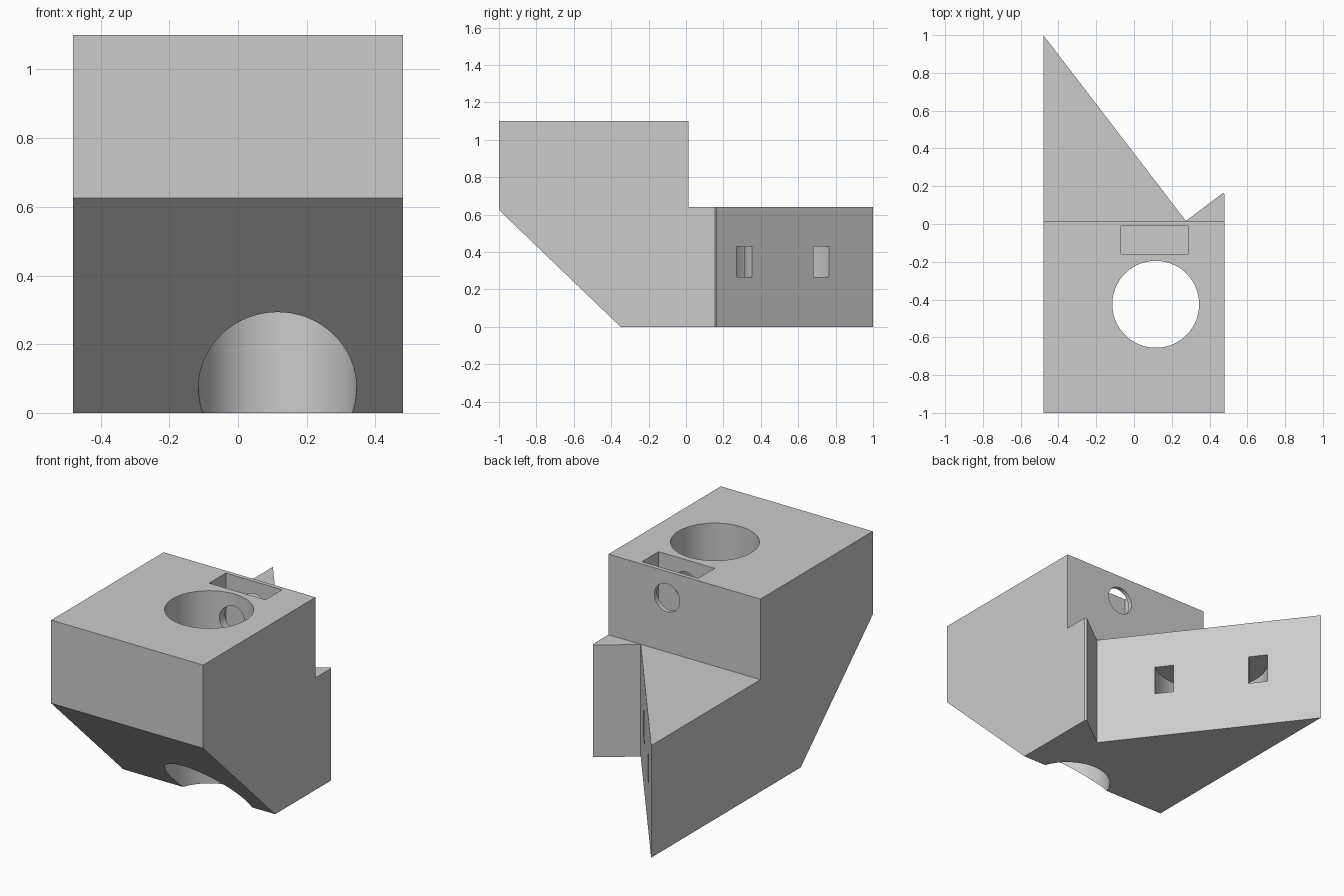
import bpy
import bmesh
import math
from mathutils import Matrix, Vector

cube = bpy.data.objects.get("Cube")
if cube:
    bpy.data.objects.remove(cube, do_unlink=True)

GREY = (0.6, 0.6, 0.6, 1.0)
grey = bpy.data.materials.new("plain grey")
grey.use_nodes = True
grey.diffuse_color = GREY
grey.node_tree.nodes["Principled BSDF"].inputs["Base Color"].default_value = GREY


def make_object(name, bm):
    bmesh.ops.recalc_face_normals(bm, faces=bm.faces)
    mesh = bpy.data.meshes.new(name)
    bm.to_mesh(mesh)
    bm.free()
    mesh.materials.append(grey)
    obj = bpy.data.objects.new(name, mesh)
    bpy.context.collection.objects.link(obj)
    return obj


def prism(name, points, sweep):
    """Close a planar outline and extrude it along a vector."""
    bm = bmesh.new()
    face = bm.faces.new([bm.verts.new(p) for p in points])
    moved = bmesh.ops.extrude_face_region(bm, geom=[face])["geom"]
    verts = [g for g in moved if isinstance(g, bmesh.types.BMVert)]
    bmesh.ops.translate(bm, verts=verts, vec=Vector(sweep))
    return make_object(name, bm)


def cylinder(name, centre, radius, length, rotation=None, segments=64):
    bm = bmesh.new()
    matrix = Matrix.Translation(centre) @ (rotation or Matrix.Identity(4))
    bmesh.ops.create_cone(bm, cap_ends=True, segments=segments, radius1=radius,
                          radius2=radius, depth=length, matrix=matrix)
    return make_object(name, bm)


def cut(target, cutter):
    cutter.hide_render = True
    mod = target.modifiers.new("cut", "BOOLEAN")
    mod.operation = "DIFFERENCE"
    mod.solver = "EXACT"
    mod.object = cutter
    bpy.context.view_layer.objects.active = target
    bpy.ops.object.modifier_apply(modifier=mod.name)
    bpy.data.objects.remove(cutter, do_unlink=True)


# Main body: stepped side outline with a sloping lower front
HALF, BACK, STEP, TOP = 0.48, 0.014, 0.64, 1.1
side = [(-1, 0.625), (-1, TOP), (BACK, TOP), (BACK, STEP), (1, STEP), (1, 0), (-0.35, 0)]
body = prism("bracket_body", [(-HALF, y, z) for y, z in side], (2 * HALF, 0, 0))

# V-shaped notch that leaves the long wedge and the small corner wedge
tail, valley = Vector((-HALF, 1, 0)), Vector((0.275, 0.016, 0))
along = (tail - valley).normalized()
plan = [valley, (0.472, 0.165, 0), (HALF, 0.155, 0), (0.6, 0.155, 0),
        (0.6, 1.3, 0), tail + along * 0.3]
cut(body, prism("notch", [Vector(p) - Vector((0, 0, 0.1)) for p in plan], (0, 0, 0.9)))

# Large vertical bore
BORE_X = 0.115
cut(body, cylinder("bore", (BORE_X, -0.425, 0.5), 0.23, 2, segments=96))

# Nut slot in the top
slot = [(x, y, 0.77) for x, y in ((-0.07, -0.16), (0.285, -0.16), (0.285, -0.01), (-0.07, -0.01))]
cut(body, prism("nut_slot", slot, (0, 0, 0.5)))

# Screw hole from the upper back face into the bore
cut(body, cylinder("screw_hole", (0.11, -0.14, 0.95), 0.08, 0.45,
                   Matrix.Rotation(math.pi / 2, 4, "X"), 48))

# Curved tie channel, opening as two windows in the slanted face
centre = Vector((-0.11, 0.5175, 0.348))
channel = cylinder("tie_channel", centre, 0.312, 0.165)
cut(channel, cylinder("channel_core", centre, 0.208, 0.4))
cut(body, channel)

# Smooth bores with crisp edges
bpy.ops.object.select_all(action="DESELECT")
body.select_set(True)
bpy.context.view_layer.objects.active = body
bpy.ops.object.shade_smooth_by_angle(angle=math.radians(25))
